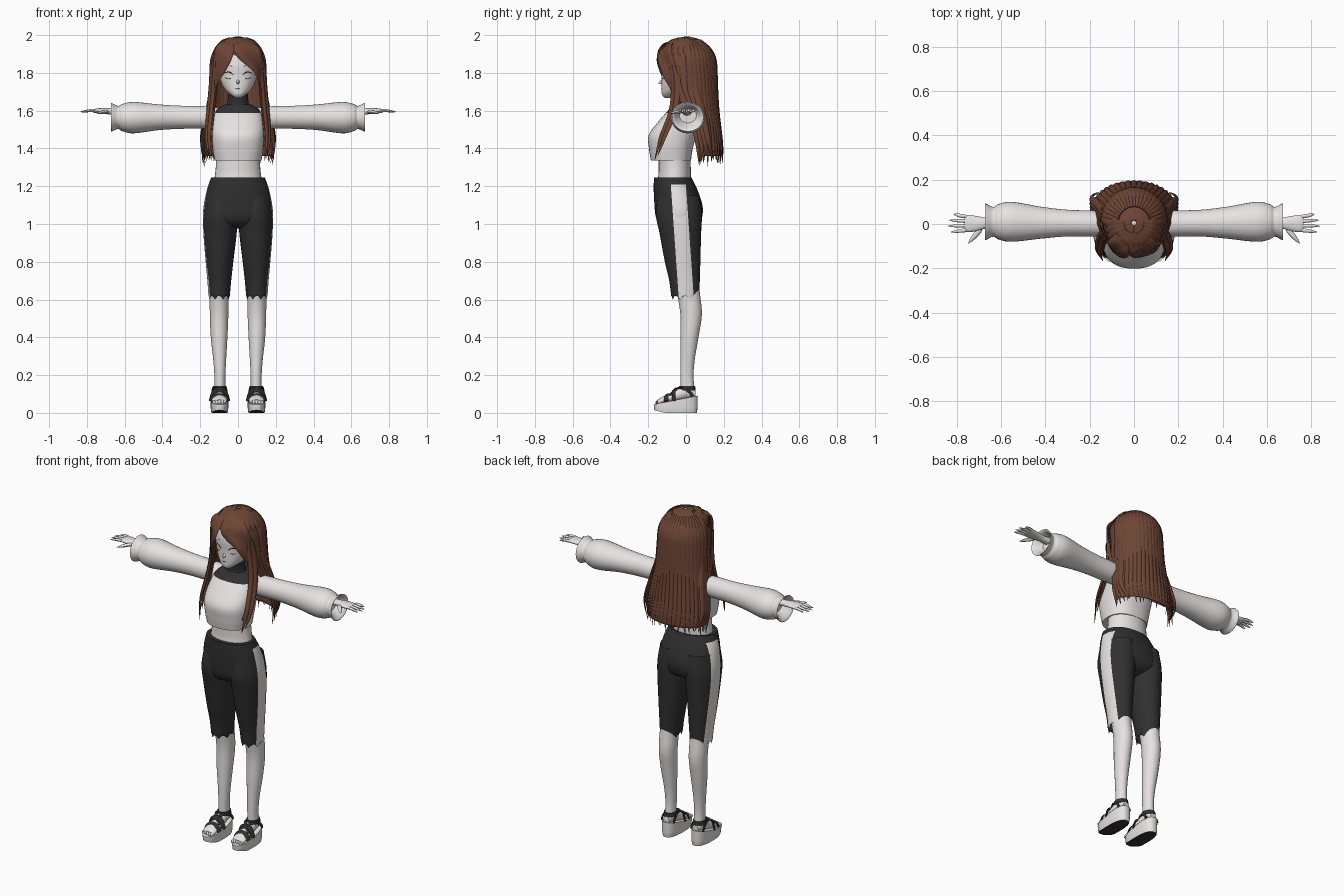
import bpy, bmesh, random
from math import sin, cos, pi, copysign, sqrt, radians
from mathutils import Vector

random.seed(4)
if "Cube" in bpy.data.objects:
    bpy.data.objects.remove(bpy.data.objects["Cube"])


def material(name, rgb):
    m = bpy.data.materials.new(name)
    m.use_nodes = True
    m.diffuse_color = (*rgb, 1)
    bsdf = m.node_tree.nodes["Principled BSDF"]
    bsdf.inputs["Base Color"].default_value = (*rgb, 1)
    bsdf.inputs["Roughness"].default_value = 0.8
    return m


SKIN = material("pale skin", (0.8, 0.76, 0.75))
CLOTH = material("off white cloth", (0.8, 0.765, 0.755))
DARK = material("charcoal cloth", (0.03, 0.03, 0.031))
HAIR = material("brown hair", (0.155, 0.06, 0.036))
parts = []


def dense(rows, n=5):
    """Catmull-Rom resampling of equal-length tuples."""
    rows = [Vector(r) for r in rows]
    pad = [2 * rows[0] - rows[1]] + rows + [2 * rows[-1] - rows[-2]]
    out = []
    for i in range(len(rows) - 1):
        a, b, c, d = pad[i:i + 4]
        for k in range(n):
            t = k / n
            out.append(0.5 * (2 * b + (c - a) * t + (2 * a - 5 * b + 4 * c - d) * t * t
                              + (3 * b - a - 3 * c + d) * t ** 3))
    return out + [rows[-1]]


def skin(name, rings, mats, closed=True, cap=True, edit=None):
    """Mesh from a list of point rings."""
    bm = bmesh.new()
    vs = [[bm.verts.new(p) for p in ring] for ring in rings]
    n = len(vs[0])
    for r0, r1 in zip(vs, vs[1:]):
        for i in range(n if closed else n - 1):
            j = (i + 1) % n
            bm.faces.new((r0[i], r0[j], r1[j], r1[i]))
    if cap:
        bm.faces.new(vs[0])
        bm.faces.new(vs[-1])
    bmesh.ops.recalc_face_normals(bm, faces=bm.faces)
    if edit:
        edit(bm)
    me = bpy.data.meshes.new(name)
    bm.to_mesh(me)
    bm.free()
    for m in mats:
        me.materials.append(m)
    ob = bpy.data.objects.new(name, me)
    bpy.context.collection.objects.link(ob)
    parts.append(ob)
    return ob


def loft(name, rows, mats, axis="z", side=1, sides=32, power=2, hem=0, **kw):
    """Rows are (position along axis, centre a, centre b, radius a, radius b)."""
    rings = []
    for t, ca, cb, ra, rb in dense(rows):
        ring = []
        for i in range(sides):
            c, s = cos(2 * pi * i / sides), sin(2 * pi * i / sides)
            a = ca + ra * copysign(abs(c) ** (2 / power), c)
            b = cb + rb * copysign(abs(s) ** (2 / power), s)
            x, y, z = {"z": (a, b, t), "x": (t, a, b), "y": (a, t, b)}[axis]
            ring.append(Vector((x * side, y, z)))
        rings.append(ring)
    for i, p in enumerate(rings[-1]):
        p.z += hem * abs(i % 4 - 2)
    return skin(name, rings, mats, **kw)


def strip(name, path, w, t, mat, out=None, side=1, taper=True, sides=8):
    """Flattened strand along a path; its flat side faces away from the body axis or along out."""
    pts = dense(path)
    rings = []
    for i, p in enumerate(pts):
        tan = (pts[min(i + 1, len(pts) - 1)] - pts[max(i - 1, 0)]).normalized()
        o = Vector(out) if out else Vector((p.x, p.y - 0.02, 0.02))
        across = tan.cross(o).normalized()
        o = across.cross(tan)
        u = i / (len(pts) - 1)
        k = min(1, 0.35 + 3 * u) * (1.03 - u ** 4) if taper else 1
        ring = [p + across * w * k * cos(2 * pi * j / sides) + o * t * k * sin(2 * pi * j / sides)
                for j in range(sides)]
        rings.append([Vector((q.x * side, q.y, q.z)) for q in ring])
    return skin(name, rings, [mat])


def bisect(bm, co, no):
    bmesh.ops.bisect_plane(bm, geom=bm.verts[:] + bm.edges[:] + bm.faces[:], plane_co=co, plane_no=no)


def side_stripe(bm):
    bisect(bm, (0, 0, 1.21), (0, 0, 1))
    for y in (-0.08, 0):
        bisect(bm, (0, y, 1.2), (0, 1, 0.07))
    for f in bm.faces:
        c = f.calc_center_median()
        if c.z < 1.21 and abs(c.x) > 0.11 and -0.08 < c.y + 0.07 * (c.z - 1.2) < 0:
            f.material_index = 1


def dark_yoke(bm):
    bisect(bm, (0, 0, 1.587), (0, 0, 1))
    for f in bm.faces:
        f.material_index = int(f.calc_center_median().z > 1.587)


def wedge_sole(bm):
    for v in bm.verts:
        if v.co.z > 0.03:
            v.co.z = 0.045 + (v.co.y + 0.17) * 0.2
        elif v.co.y < -0.11:
            v.co.z += (-0.11 - v.co.y) * 0.25
    for f in bm.faces:
        f.material_index = int(f.normal.z < -0.8)


# Torso, collar and head
loft("waist", [(1.2, 0, -.065, .13, .09), (1.26, 0, -.06, .122, .086), (1.31, 0, -.06, .117, .085),
               (1.37, 0, -.06, .115, .085)], [SKIN])
loft("crop_top", [(1.335, 0, -.08, .124, .106), (1.4, 0, -.08, .135, .116), (1.47, 0, -.072, .141, .126),
                  (1.54, 0, -.042, .138, .106), (1.6, 0, -.018, .118, .078), (1.632, 0, -.014, .07, .055)],
     [CLOTH, DARK], sides=40, power=2.4, edit=dark_yoke)
loft("collar", [(1.59, 0, -.018, .085, .068), (1.63, 0, -.02, .06, .053), (1.66, 0, -.025, .054, .05),
                (1.687, 0, -.028, .054, .05)], [DARK])
loft("head", [(1.666, 0, -.098, .012, .012), (1.685, 0, -.082, .04, .045), (1.72, 0, -.05, .075, .08),
              (1.78, 0, -.03, .1, .1), (1.85, 0, -.01, .112, .122), (1.92, 0, 0, .1, .11),
              (1.97, 0, 0, .05, .06)], [SKIN], power=2.1)
loft("nose", [(-.12, 0, 1.755, .011, .016), (-.136, 0, 1.75, .006, .009), (-.145, 0, 1.747, .002, .002)],
     [SKIN], axis="y", sides=12)


def face_point(x, z):
    return (x, -.032 - .1 * sqrt(1 - (x / .102) ** 2), z)


FRONT = (0, -1, 0.01)
for s, tag in ((1, "left"), (-1, "right")):
    strip(tag + "_lash", [face_point(.024, 1.79), face_point(.045, 1.804), face_point(.066, 1.801),
                          face_point(.08, 1.787)], .0028, .002, DARK, FRONT, s)
    strip(tag + "_lower_lid", [face_point(.034, 1.773), face_point(.05, 1.769), face_point(.07, 1.775)],
          .001, .0015, HAIR, FRONT, s)
    strip(tag + "_brow", [face_point(.02, 1.828), face_point(.045, 1.838), face_point(.074, 1.828)],
          .002, .002, HAIR, FRONT, s)
strip("mouth", [(-.016, -.127, 1.717), (0, -.131, 1.715), (.016, -.127, 1.717)], .0014, .0015, DARK, FRONT)

# Trousers: hips and two legs with pale side panels
loft("trouser_hips", [(1.245, 0, -.07, .143, .1), (1.18, 0, -.055, .165, .116), (1.1, 0, -.04, .181, .127),
                      (1.04, 0, -.037, .184, .123), (1.0, 0, -.035, .165, .1), (.975, 0, -.03, .09, .05)],
     [DARK, CLOTH], sides=48, power=2.15, edit=side_stripe)

for s, tag in ((1, "left"), (-1, "right")):
    loft(tag + "_trouser_leg", [(1.15, .088, -.04, .08, .112), (1.05, .093, -.038, .09, .122),
                                (.95, .095, -.03, .088, .11), (.8, .098, -.018, .073, .094),
                                (.7, .099, -.008, .063, .081), (.6, .1, -.003, .055, .073)],
         [DARK, CLOTH], side=s, hem=.014, cap=False, edit=side_stripe)
    loft(tag + "_lower_leg", [(.7, .1, 0, .05, .065), (.62, .1, .015, .05, .06), (.52, .1, .027, .049, .057),
                              (.4, .1, .018, .044, .048), (.28, .097, .008, .034, .038),
                              (.19, .096, .005, .029, .035), (.1, .097, .01, .03, .038)], [SKIN], side=s)
    # Feet and wedge sandals
    loft(tag + "_foot", [(.05, .097, .1, .02, .02), (.01, .097, .115, .031, .04), (-.06, .097, .088, .036, .03),
                         (-.12, .098, .068, .04, .02), (-.15, .098, .058, .034, .012)], [SKIN], "y", s, 20)
    loft(tag + "_sole", [(0, .098, -.055, .043, .112), (.02, .098, -.055, .046, .115),
                         (.04, .098, -.055, .048, .116)], [CLOTH, DARK], side=s, power=2.6, edit=wedge_sole)
    loft(tag + "_ankle_strap", [(.118, .097, .006, .037, .045), (.13, .097, .006, .037, .044),
                                (.142, .097, .006, .035, .042)], [DARK], side=s, sides=20)
    for y, top, w in ((-.105, .098, .014), (-.065, .122, .013)):
        strip(tag + "_instep_strap", [(.051, y, .062), (.066, y, top - .012), (.098, y + .01, top),
                                      (.13, y, top - .012), (.145, y, .062)], w, .005, DARK, (0, -.3, 1), s, False)
    for k in (-1, 1):
        strip(tag + "_cross_strap", [(.098 + k * .032, -.085, .092), (.098 - k * .01, -.055, .128),
                                     (.098 - k * .032, -.02, .13)], .008, .005, DARK, (0, -.5, 1), s, False)
        strip(tag + "_heel_strap", [(.098 + k * .036, -.005, .13), (.098 + k * .04, .025, .105),
                                    (.098 + k * .04, .035, .085)], .008, .004, DARK, (k, 0, 0.01), s, False)
    for k in range(5):
        loft(tag + "_toe", [(-.13, .069 + k * .0145, .06, .008, .01), (-.15, .069 + k * .0145, .058, .008, .01),
                            (-.162 + k * .003, .069 + k * .0145, .053, .004, .005)], [SKIN], "y", s, 10)

    # Puffed sleeve folded in at the flared cuff
    loft(tag + "_sleeve", [(.09, 0, 1.562, .05, .052), (.17, .002, 1.564, .058, .059), (.3, .004, 1.565, .06, .061),
                           (.42, .006, 1.565, .072, .068), (.55, .01, 1.563, .09, .083),
                           (.61, .01, 1.563, .08, .073), (.635, .01, 1.564, .067, .061),
                           (.67, .01, 1.565, .083, .076), (.662, .01, 1.567, .07, .062),
                           (.62, .01, 1.575, .045, .04)], [CLOTH], "x", s)
    # Hand
    loft(tag + "_hand", [(.6, .005, 1.593, .026, .02), (.66, .004, 1.595, .023, .017), (.7, .002, 1.598, .032, .016),
                         (.745, .002, 1.599, .039, .013), (.765, .004, 1.598, .036, .009)], [SKIN], "x", s, 20)
    for k, tip in enumerate((.828, .84, .836, .815)):
        y = -.027 + k * .02
        strip(tag + "_finger", [(.745, y, 1.6), (.785, y * 1.15, 1.6), (tip, y * 1.35, 1.593)],
              .0085, .008, SKIN, (0, 0, 1), s)
    strip(tag + "_thumb", [(.685, -.015, 1.595), (.715, -.05, 1.592), (.748, -.088, 1.586)],
          .012, .01, SKIN, (0, 0, 1), s)

# Hair: open-fronted shell (height, half width, half depth, centre y, half opening angle)
hair_rows = dense([(1.992, .012, .012, .005, pi), (1.978, .062, .065, .003, pi), (1.94, .108, .115, .003, pi),
                   (1.89, .134, .142, .006, 2.75), (1.82, .143, .148, .01, 2.15), (1.7, .147, .138, .025, 1.95),
                   (1.6, .16, .13, .04, 1.55), (1.5, .178, .125, .058, 1.5), (1.42, .188, .125, .068, 1.42),
                   (1.36, .188, .122, .072, 1.35)])


def hair_point(angle, z):
    row = min(hair_rows, key=lambda r: abs(r[0] - z))
    return Vector((row[1] * sin(angle), row[3] + row[2] * cos(angle), z))


shell = []
for z, rx, ry, cy, half in hair_rows:
    half = min(half, pi)
    shell.append([Vector((rx * sin(a), cy + ry * cos(a), z))
                  for a in (half * (k / 24 - 1) for k in range(49))])
cap = skin("hair_shell", shell, [HAIR], closed=False, cap=False)
cap.modifiers.new("thickness", "SOLIDIFY").thickness = 0.006

# Long strands down the back, uneven at the tips
COUNT = 21
for k in range(COUNT):
    a = -1.5 + 3 * k / (COUNT - 1)
    end = 1.3 + random.random() * .05
    path = [hair_point(a, z) for z in (1.975, 1.93, 1.87, 1.78, 1.68, 1.58, 1.48, 1.4)]
    path.append(hair_point(a + random.uniform(-.07, .07), 1.36))
    path[-1].z = end
    strip("back_strand", path, .019, .008, HAIR)

# Crown strands radiating over the top
for k in range(14):
    a = 1.6 + (2 * pi - 3.2) * k / 13
    strip("crown_strand", [hair_point(a, z) for z in (1.985, 1.965, 1.94, 1.915, 1.89)], .022, .007, HAIR)

# Fringe parted off centre, swept to both sides
PARTING = Vector((-.025, -.085, 1.963))
for s, drop, count in ((1, 0, 6), (-1, .02, 5)):
    for k in range(count):
        t = k / (count - 1)
        mid = Vector((s * (.035 + .075 * t) - .02 * (1 - t), -.146 + .055 * t, 1.893 + .015 * t - drop * (1 - t)))
        low = Vector((s * (.088 + .043 * t), -.126 + .062 * t, 1.82 - .01 * t - drop))
        tip = Vector((s * (.114 + .023 * t), -.098 + .045 * t, 1.74 - .09 * t))
        start = PARTING + Vector((s * .05 * t, .04 * t, .008 * t))
        strip("fringe_strand", [start, start.lerp(mid, .5) + Vector((0, -.012, .008)), mid, low, tip],
              .021, .007, HAIR)

# Long locks framing the face and hanging over the chest
for s in (1, -1):
    for dx, dy, end in ((0, 0, 1.33), (.014, .018, 1.36), (-.008, .012, 1.4)):
        strip("front_lock", [(.122 + dx, -.085 + dy, 1.86), (.13 + dx, -.066 + dy, 1.73),
                             (.142 + dx, -.078 + dy, 1.6), (.153 + dx, -.132 + dy, 1.46),
                             (.14 + dx, -.168 + dy, end)], .017, .009, HAIR, side=s)
    for k in range(4):
        strip("side_lock", [(.135, -.045 + k * .03, 1.84), (.146, -.035 + k * .03, 1.7),
                            (.168, .03 + k * .02, 1.58), (.193, .06 + k * .02, 1.44),
                            (.18 - k * .008, .07 + k * .025, 1.31 + k * .01)], .019, .008, HAIR, side=s)

# Smooth shading with crisp edges
bpy.ops.object.select_all(action="DESELECT")
for ob in parts:
    ob.select_set(True)
bpy.context.view_layer.objects.active = parts[0]
bpy.ops.object.shade_smooth_by_angle(angle=radians(45))
